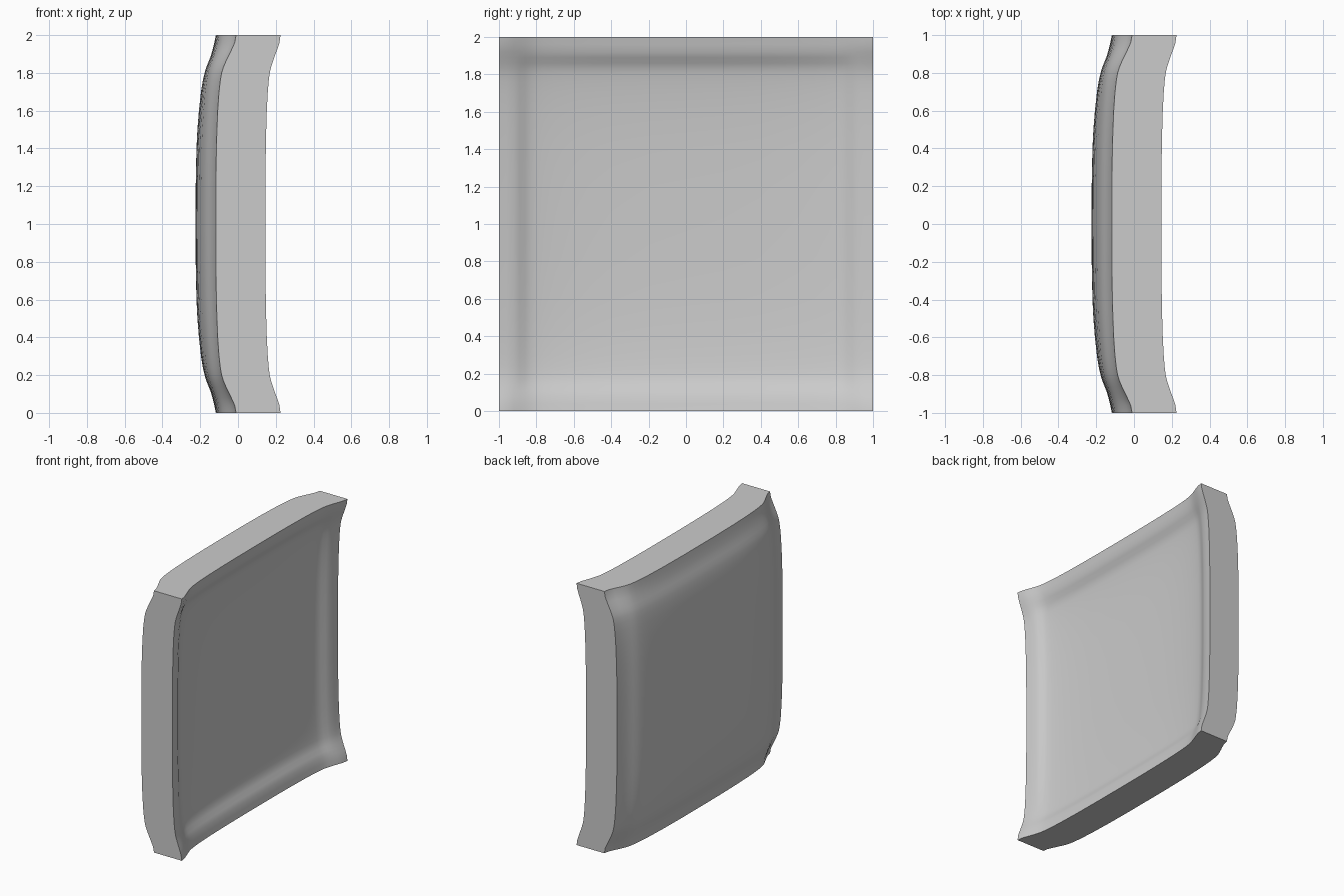
import bpy, bmesh

if "Cube" in bpy.data.objects:
    bpy.data.objects.remove(bpy.data.objects["Cube"])

# Half profiles: distance from centre, rise of back, rise of hollow front, rise along rim
PROFILE = [(0, 0, 0, 0), (.2, .001, .001, 0), (.4, .005, .004, .003), (.5, .010, .008, .006),
           (.6, .018, .013, .010), (.7, .029, .021, .017), (.76, .039, .028, .024),
           (.8, .048, .034, .031), (.83, .057, .040, .040), (.86, .069, .053, .053),
           (.89, .081, .071, .067), (.92, .090, .085, .082), (.96, .100, .092, .100),
           (1, .1075, .100, .1075)]
KNOTS = [(-p[0],) + p[1:] for p in PROFILE[:0:-1]] + PROFILE
N = len(KNOTS)


def rise(a, b, col, scale):
    """Height of the dished surface where two profile samples cross."""
    top, rim_top = PROFILE[-1][col], PROFILE[-1][3] * scale
    da, db = a[col] - a[3] * scale, b[col] - b[3] * scale
    wa, wb = a[col] / top, b[col] / top
    return a[col] + b[col] - wb * da - wa * db + wa * wb * (top - rim_top)


def sheet(bm, centre, col, scale):
    """Add one dished square sheet and return its vertex grid."""
    rows = [[bm.verts.new((centre + rise(a, b, col, scale), a[0], 1 + b[0]))
             for b in KNOTS] for a in KNOTS]
    for i in range(N - 1):
        for j in range(N - 1):
            bm.faces.new((rows[i][j], rows[i + 1][j], rows[i + 1][j + 1], rows[i][j + 1]))
    return rows


def rim(g):
    """Vertices around the border of a grid, in order."""
    m = N - 1
    return ([g[i][0] for i in range(m)] + [g[m][j] for j in range(m)]
            + [g[i][m] for i in range(m, 0, -1)] + [g[0][j] for j in range(m, 0, -1)])


# Curved panel: bulging back, hollow front, flat side walls
bm = bmesh.new()
back = rim(sheet(bm, -.225, 1, 1))
front = rim(sheet(bm, .045, 2, .745))
for k in range(len(back)):
    n = (k + 1) % len(back)
    bm.faces.new((back[k], back[n], front[n], front[k]))
bmesh.ops.recalc_face_normals(bm, faces=bm.faces)

mesh = bpy.data.meshes.new("curved_panel")
bm.to_mesh(mesh)
bm.free()
panel = bpy.data.objects.new("curved_panel", mesh)
bpy.context.collection.objects.link(panel)

grey = bpy.data.materials.new("plain grey")
grey.diffuse_color = (.6, .6, .6, 1)
grey.use_nodes = True
grey.node_tree.nodes["Principled BSDF"].inputs["Base Color"].default_value = grey.diffuse_color
mesh.materials.append(grey)

# Smooth faces with crisp rim edges
bpy.context.view_layer.objects.active = panel
panel.select_set(True)
bpy.ops.object.shade_smooth_by_angle(angle=.6)
